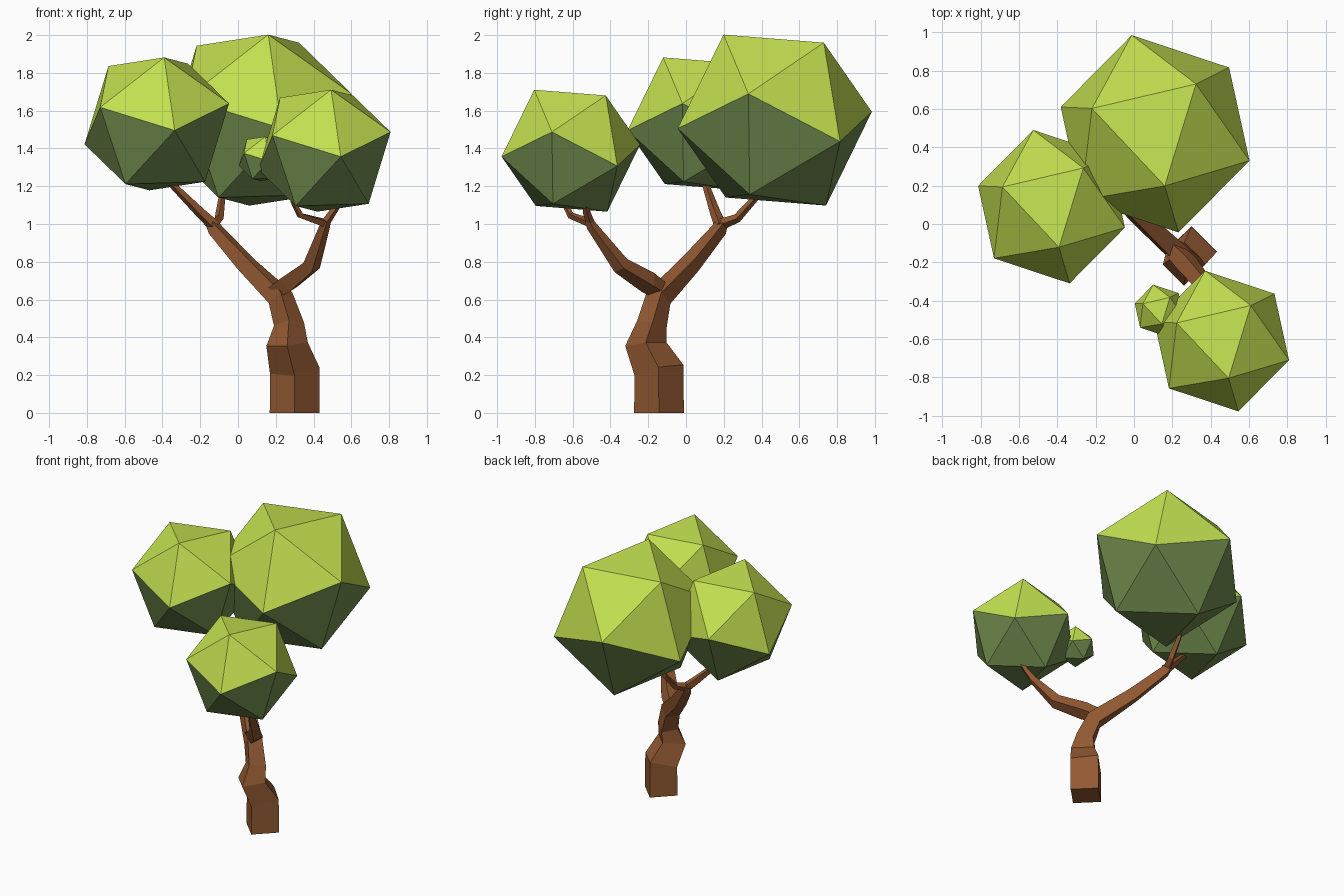
import bpy, bmesh, math
from mathutils import Vector, Matrix

if "Cube" in bpy.data.objects:
    bpy.data.objects.remove(bpy.data.objects["Cube"])


def material(name, rgb):
    m = bpy.data.materials.new(name)
    m.diffuse_color = (*rgb, 1)
    m.use_nodes = True
    m.node_tree.nodes["Principled BSDF"].inputs["Base Color"].default_value = m.diffuse_color
    return m


BARK = material("bark_brown", (0.29, 0.10, 0.032))
LEAF = material("leaf_light_green", (0.54, 0.74, 0.08))
SHADE = material("leaf_dark_green", (0.165, 0.26, 0.075))


def finish(bm, name, mats):
    bmesh.ops.recalc_face_normals(bm, faces=bm.faces)
    me = bpy.data.meshes.new(name)
    bm.to_mesh(me)
    bm.free()
    for m in mats:
        me.materials.append(m)
    ob = bpy.data.objects.new(name, me)
    bpy.context.collection.objects.link(ob)
    return ob


def limb(name, path):
    """Four-sided tapering tube through (x, y, z, radius) points."""
    bm = bmesh.new()
    pts = [Vector(p[:3]) for p in path]
    rings = []
    for i, p in enumerate(pts):
        t = Vector((0, 0, 0))
        if i > 0:
            t += (p - pts[i - 1]).normalized()
        if i < len(pts) - 1:
            t += (pts[i + 1] - p).normalized()
        t.normalize()
        # diamond section, first corner towards +x
        u = Vector((1, 0, 0))
        u = (u - t * u.dot(t)).normalized()
        v = t.cross(u)
        r = path[i][3]
        rings.append([bm.verts.new(p + r * (math.cos(a) * u + math.sin(a) * v))
                      for a in (k * math.pi / 2 for k in range(4))])
    for a, b in zip(rings, rings[1:]):
        for k in range(4):
            bm.faces.new((a[k], a[(k + 1) % 4], b[(k + 1) % 4], b[k]))
    bm.faces.new(rings[0])
    bm.faces.new(rings[-1])
    return finish(bm, name, [BARK])


# shared tilt of all leaf clumps: pole direction and one neighbouring corner
pole = Vector((0.05, -0.27, 0.45)).normalized()
side = Vector((0.49, -0.14, 0.14))
side = (side - pole * side.dot(pole)).normalized()
TILT = Matrix((side, pole.cross(side), pole)).transposed().to_4x4()


def clump(name, centre, radius):
    """Icosahedron, light above and dark on faces that look down."""
    bm = bmesh.new()
    bmesh.ops.create_icosphere(bm, subdivisions=1, radius=radius,
                               matrix=Matrix.Translation(centre) @ TILT)
    bm.normal_update()
    for f in bm.faces:
        f.material_index = 0 if f.normal.z > 0 else 1
    return finish(bm, name, [LEAF, SHADE])


# trunk running on into the rear left bough
limb("trunk", [(0.30, -0.143, 0, 0.132), (0.30, -0.143, 0.225, 0.132),
               (0.26, -0.212, 0.363, 0.11), (0.27, -0.18, 0.47, 0.08),
               (0.225, -0.145, 0.61, 0.07), (0.04, 0.025, 0.79, 0.056),
               (-0.12, 0.175, 0.97, 0.042), (-0.145, 0.195, 1.015, 0.03)])
# front right bough
limb("right_bough", [(0.20, -0.13, 0.645, 0.05), (0.27, -0.20, 0.69, 0.06),
                     (0.39, -0.345, 0.78, 0.048), (0.46, -0.50, 0.99, 0.028),
                     (0.47, -0.515, 1.02, 0.022)])
# twigs reaching into the clumps
limb("left_twig", [(-0.12, 0.185, 0.985, 0.034), (-0.20, 0.155, 1.06, 0.028),
                   (-0.36, 0.10, 1.22, 0.018), (-0.40, 0.09, 1.30, 0.012)])
limb("rear_twig", [(-0.13, 0.19, 1.0, 0.03), (-0.10, 0.27, 1.03, 0.024),
                   (-0.085, 0.37, 1.14, 0.018), (-0.07, 0.40, 1.24, 0.012)])
limb("right_twig", [(0.46, -0.505, 1.0, 0.024), (0.50, -0.525, 1.06, 0.02),
                    (0.56, -0.54, 1.14, 0.012)])
limb("front_twig", [(0.46, -0.505, 1.005, 0.024), (0.33, -0.61, 1.045, 0.019),
                    (0.29, -0.65, 1.12, 0.013), (0.29, -0.65, 1.18, 0.01)])

# leaf clumps
clump("rear_clump", (0.11, 0.47, 1.55), 0.53)
clump("left_clump", (-0.43, 0.09, 1.53), 0.412)
clump("right_clump", (0.457, -0.61, 1.388), 0.378)
clump("small_clump", (0.132, -0.45, 1.345), 0.138)
